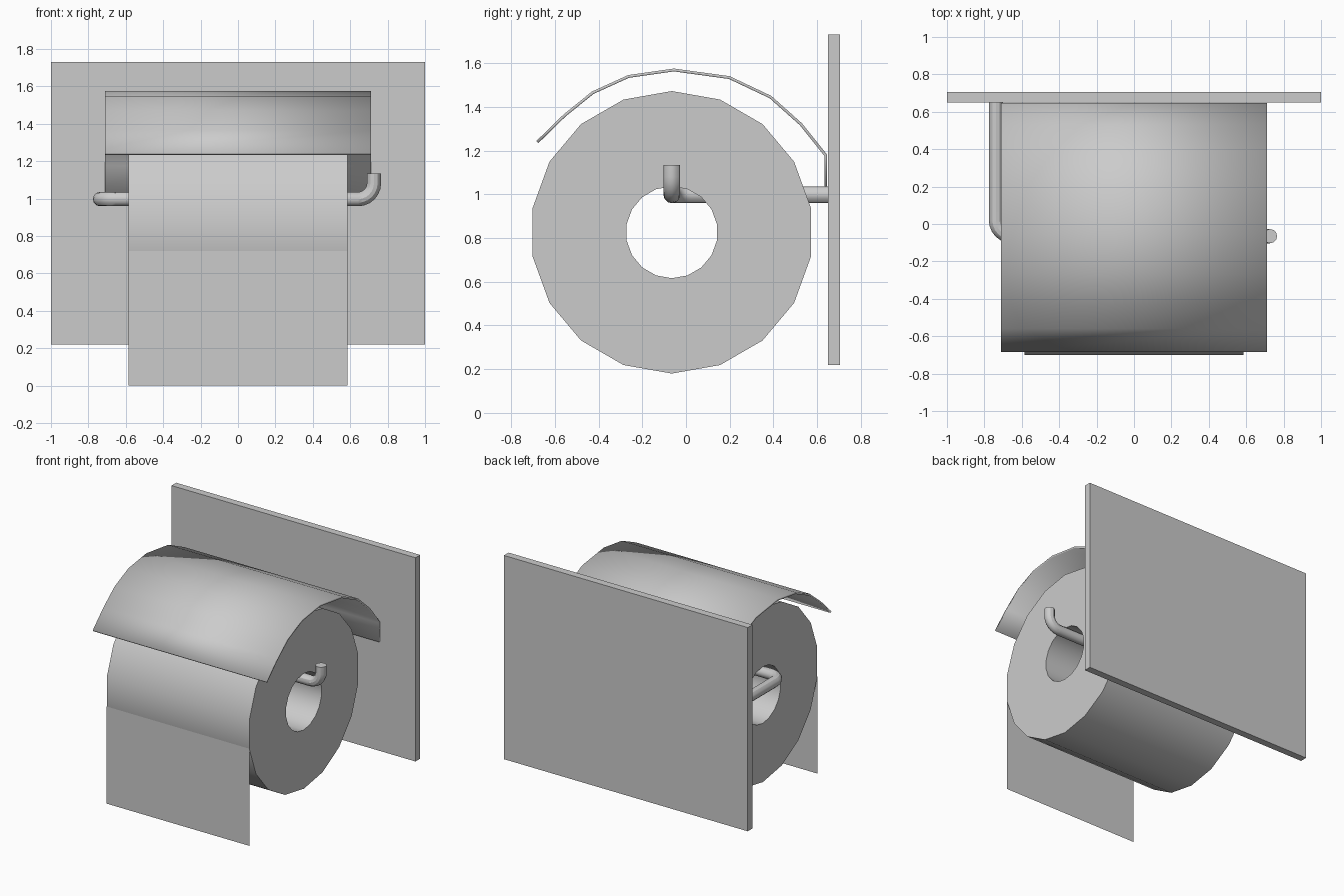
import bpy, bmesh
from math import pi, sin, cos, radians
from mathutils import Vector

cube = bpy.data.objects.get("Cube")
if cube:
    bpy.data.objects.remove(cube, do_unlink=True)

grey = bpy.data.materials.new("light_grey")
grey.use_nodes = True
COLOUR = (0.6, 0.6, 0.6, 1)
grey.diffuse_color = COLOUR
grey.node_tree.nodes["Principled BSDF"].inputs["Base Color"].default_value = COLOUR


def add_mesh(name, mesh, smooth=False):
    """Link a mesh as a named grey part."""
    obj = bpy.data.objects.new(name, mesh)
    bpy.context.collection.objects.link(obj)
    mesh.materials.clear()
    mesh.materials.append(grey)
    if smooth:
        bpy.ops.object.select_all(action='DESELECT')
        bpy.context.view_layer.objects.active = obj
        obj.select_set(True)
        bpy.ops.object.shade_smooth_by_angle(angle=radians(30))
    return obj


def add_bmesh(name, bm, smooth=False):
    bmesh.ops.recalc_face_normals(bm, faces=bm.faces)
    mesh = bpy.data.meshes.new(name)
    bm.to_mesh(mesh)
    bm.free()
    return add_mesh(name, mesh, smooth)


def strip(bm, profile, half_width, closed=False):
    """Sweep a (y, z) profile across x as a sheet."""
    rows = [[bm.verts.new((x, y, z)) for y, z in profile]
            for x in (-half_width, half_width)]
    count = len(profile)
    for i in range(count if closed else count - 1):
        j = (i + 1) % count
        bm.faces.new((rows[0][i], rows[1][i], rows[1][j], rows[0][j]))
    return rows


AXIS_Y, ROLL_Z, BAR_Z = -0.065, 0.826, 0.997
ROLL_HALF, SIDES = 0.585, 18

# Wall plate
bm = bmesh.new()
bmesh.ops.create_cube(bm, size=1)
bmesh.ops.scale(bm, vec=(2, 0.055, 1.51), verts=bm.verts)
bmesh.ops.translate(bm, vec=(0, 0.6775, 0.975), verts=bm.verts)
add_bmesh("wall_plate", bm)

# Paper roll: outer and inner walls joined by ring-shaped ends
def circle(radius):
    return [(AXIS_Y + radius * sin(2 * pi * i / SIDES),
             ROLL_Z + radius * cos(2 * pi * i / SIDES)) for i in range(SIDES)]

bm = bmesh.new()
outer = strip(bm, circle(0.646), ROLL_HALF, True)
inner = strip(bm, circle(0.21), ROLL_HALF, True)
for o, n in zip(outer, inner):
    for i in range(SIDES):
        j = (i + 1) % SIDES
        bm.faces.new((o[i], o[j], n[j], n[i]))
add_bmesh("paper_roll", bm, True)

# Hanging paper sheet
bm = bmesh.new()
strip(bm, [(-0.702, 0.72), (-0.702, 0)], ROLL_HALF)
add_bmesh("hanging_sheet", bm)

# Curved cover with a flange flat against the plate
cover_profile = [(-0.685, 1.243), (-0.56, 1.365), (-0.43, 1.47), (-0.265, 1.545),
                 (-0.055, 1.575), (0.2, 1.54), (0.39, 1.45), (0.53, 1.325),
                 (0.646, 1.18), (0.646, 1.035)]
bm = bmesh.new()
strip(bm, cover_profile, 0.712)
bmesh.ops.recalc_face_normals(bm, faces=bm.faces)
top = max(bm.faces, key=lambda f: f.calc_center_median().z)
if top.normal.z < 0:
    bmesh.ops.reverse_faces(bm, faces=bm.faces)
mesh = bpy.data.meshes.new("cover")
bm.to_mesh(mesh)
bm.free()
cover = add_mesh("cover", mesh, True)
solid = cover.modifiers.new("thickness", 'SOLIDIFY')
solid.thickness, solid.offset, solid.use_even_offset = 0.013, -1, True
# keep the solidified sheet ahead of the edge-sharpening modifier, if any
cover.modifiers.move(len(cover.modifiers) - 1, 0)

# Bent holder bar with rounded corners
def rounded_path(corners, radius, steps=6):
    points = [corners[0]]
    for a, b, c in zip(corners, corners[1:], corners[2:]):
        back, ahead = (a - b).normalized(), (c - b).normalized()
        for i in range(steps + 1):
            t = pi / 2 * i / steps
            points.append(b + radius * ((1 - sin(t)) * back + (1 - cos(t)) * ahead))
    return points + [corners[-1]]

path = rounded_path([Vector((-0.738, 0.66, BAR_Z)), Vector((-0.738, AXIS_Y, BAR_Z)),
                     Vector((0.727, AXIS_Y, BAR_Z)), Vector((0.727, AXIS_Y, 1.135))], 0.085)
curve = bpy.data.curves.new("holder_bar_path", 'CURVE')
curve.dimensions = '3D'
curve.bevel_depth, curve.bevel_resolution, curve.use_fill_caps = 0.038, 4, True
spline = curve.splines.new('POLY')
spline.points.add(len(path) - 1)
for point, co in zip(spline.points, path):
    point.co = (*co, 1)
temp = bpy.data.objects.new("bar_helper", curve)
bpy.context.collection.objects.link(temp)
bpy.context.view_layer.update()
bar = bpy.data.meshes.new_from_object(temp.evaluated_get(bpy.context.evaluated_depsgraph_get()))
bpy.data.objects.remove(temp, do_unlink=True)
add_mesh("holder_bar", bar, True)
